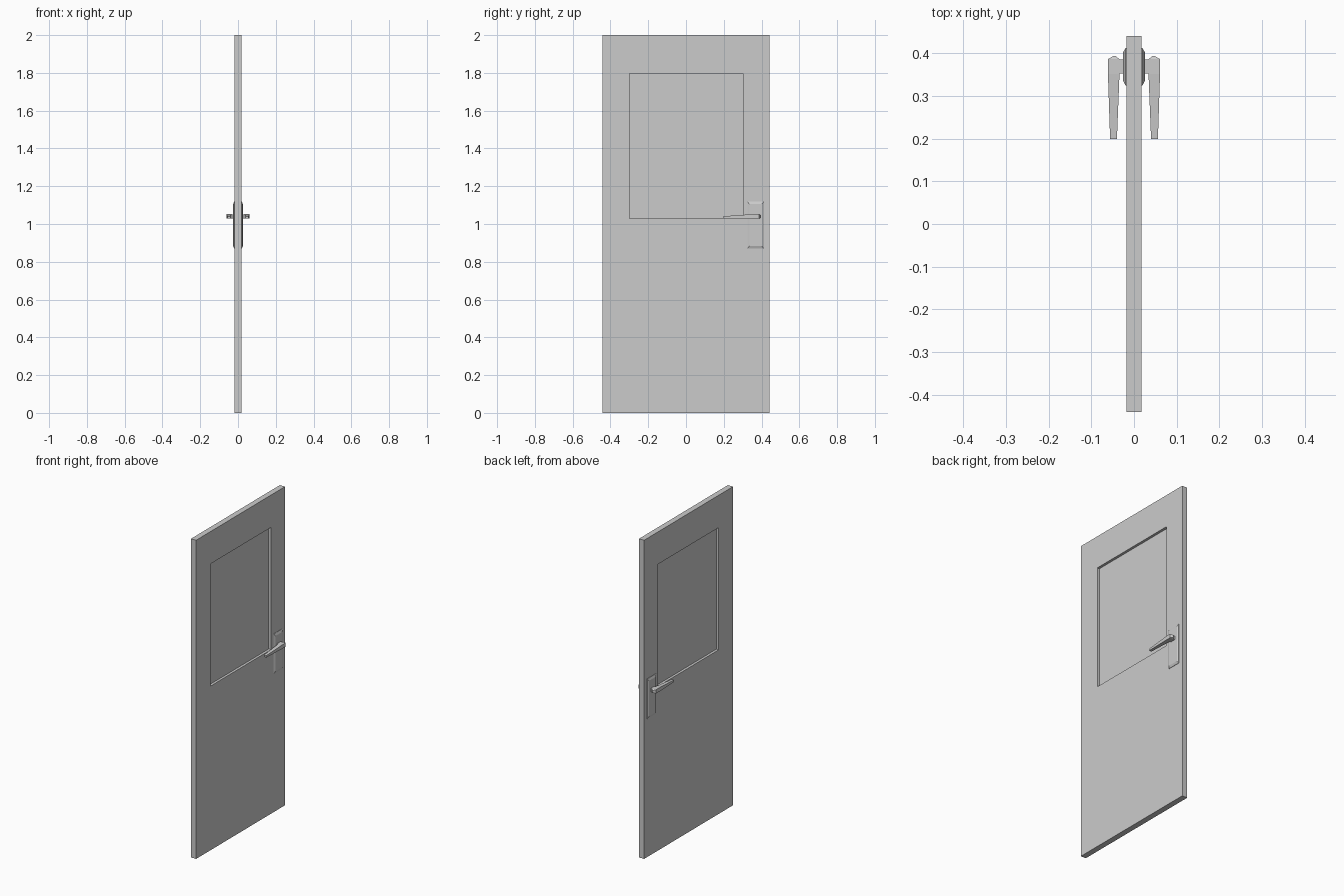
import bpy, bmesh

if "Cube" in bpy.data.objects:
    bpy.data.objects.remove(bpy.data.objects["Cube"])

grey = bpy.data.materials.new("light grey")
grey.use_nodes = True
COLOUR = (0.6, 0.6, 0.6, 1)
grey.diffuse_color = COLOUR
grey.node_tree.nodes["Principled BSDF"].inputs["Base Color"].default_value = COLOUR

HALF = 0.0178          # half the door thickness


def finish(name, bm):
    bmesh.ops.recalc_face_normals(bm, faces=bm.faces)
    mesh = bpy.data.meshes.new(name)
    bm.to_mesh(mesh)
    bm.free()
    mesh.materials.append(grey)
    obj = bpy.data.objects.new(name, mesh)
    bpy.context.collection.objects.link(obj)
    return obj


def rect(y0, y1, z0, z1, x):
    return [(x, y0, z0), (x, y1, z0), (x, y1, z1), (x, y0, z1)]


def loft(name, loops, cap=True):
    """Skin matching loops; either cap the ends or close them into a ring."""
    bm = bmesh.new()
    rings = [[bm.verts.new(p) for p in loop] for loop in loops]
    pairs = list(zip(rings, rings[1:]))
    if cap:
        bm.faces.new(rings[0])
        bm.faces.new(rings[-1])
    else:
        pairs.append((rings[-1], rings[0]))
    for a, b in pairs:
        n = len(a)
        for i in range(n):
            j = (i + 1) % n
            bm.faces.new((a[i], a[j], b[j], b[i]))
    return finish(name, bm)


# Door leaf with a through opening
outer, opening = (-0.441, 0.441, 0, 2), (-0.298, 0.302, 1.03, 1.797)
loft("door_leaf", [rect(*outer, -HALF), rect(*outer, HALF),
                   rect(*opening, HALF), rect(*opening, -HALF)], cap=False)

# Thin pane in the middle of the opening
loft("window_pane", [rect(*opening, -0.002), rect(*opening, 0.002)])

for side, s in (("left", 1), ("right", -1)):
    # Bevelled back plate
    loft(side + "_back_plate", [rect(0.325, 0.412, 0.869, 1.119, s * 0.012),
                                rect(0.325, 0.412, 0.869, 1.119, s * 0.020),
                                rect(0.335, 0.402, 0.883, 1.105, s * 0.0255)])
    # Stem between plate and lever
    loft(side + "_handle_stem", [rect(0.352, 0.385, 1.029, 1.051, s * 0.022),
                                 rect(0.352, 0.385, 1.029, 1.051, s * 0.040)])
    # Lever: pointed back end, tapering to the tip (y, inner x, outer x, z low, z high)
    sections = [(0.394, 0.044, 0.048, 1.032, 1.048),
                (0.386, 0.034, 0.061, 1.028, 1.052),
                (0.351, 0.034, 0.061, 1.028, 1.052),
                (0.199, 0.040, 0.056, 1.029, 1.041)]
    loft(side + "_handle_lever",
         [[(s * a, y, lo), (s * b, y, lo), (s * b, y, hi), (s * a, y, hi)]
          for y, a, b, lo, hi in sections])
